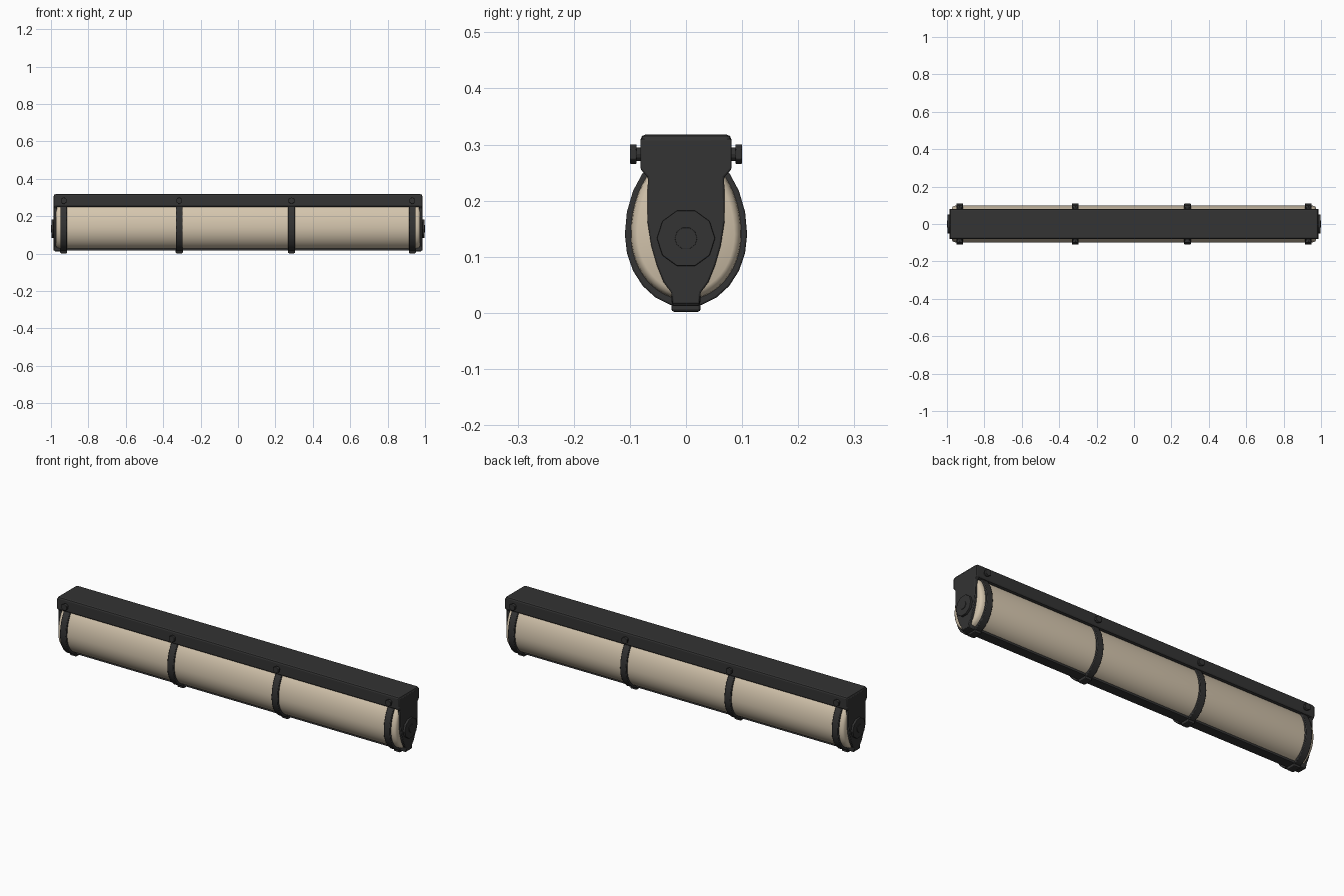
import bpy, bmesh, math
from mathutils import Matrix

if "Cube" in bpy.data.objects:
    bpy.data.objects.remove(bpy.data.objects["Cube"])


def material(name, c):
    m = bpy.data.materials.new(name)
    m.diffuse_color = (*c, 1)
    m.use_nodes = True
    m.node_tree.nodes["Principled BSDF"].inputs["Base Color"].default_value = m.diffuse_color
    return m


DARK = material("charcoal metal", (0.033, 0.033, 0.033))
TAN = material("warm tan", (0.66, 0.56, 0.42))


def finish(name, bm, mat, smooth=None, bevel=0):
    bmesh.ops.recalc_face_normals(bm, faces=bm.faces)
    me = bpy.data.meshes.new(name)
    bm.to_mesh(me)
    bm.free()
    me.materials.append(mat)
    ob = bpy.data.objects.new(name, me)
    bpy.context.collection.objects.link(ob)
    if bevel:
        b = ob.modifiers.new("bevel", 'BEVEL')
        b.width, b.segments, b.limit_method = bevel, 2, 'ANGLE'
    if smooth:
        bpy.ops.object.select_all(action='DESELECT')
        ob.select_set(True)
        bpy.context.view_layer.objects.active = ob
        bpy.ops.object.shade_smooth_by_angle(angle=math.radians(smooth))
    return ob


def box(name, x0, x1, y0, y1, z0, z1, bevel=0):
    bm = bmesh.new()
    bmesh.ops.create_cube(bm, size=1, matrix=Matrix.Translation(
        ((x0 + x1) / 2, (y0 + y1) / 2, (z0 + z1) / 2)) @ Matrix.Diagonal((x1 - x0, y1 - y0, z1 - z0, 1)))
    return finish(name, bm, DARK, None, bevel)


def oval(ry, lower, upper, n):
    """Egg-shaped outline in the y-z plane, centred at z = 0.14."""
    pts = []
    for i in range(n):
        a = 2 * math.pi * i / n
        s = math.sin(a)
        pts.append((ry * math.cos(a), 0.14 + s * (upper if s > 0 else lower)))
    return pts


def loft(name, sections, mat, smooth=None, bevel=0):
    """Skin a list of (x, outline) sections and cap both ends."""
    bm = bmesh.new()
    rings = [[bm.verts.new((x, y, z)) for y, z in pts] for x, pts in sections]
    n = len(rings[0])
    for a, b in zip(rings, rings[1:]):
        for i in range(n):
            bm.faces.new((a[i], a[(i + 1) % n], b[(i + 1) % n], b[i]))
    bm.faces.new(rings[0])
    bm.faces.new(rings[-1])
    return finish(name, bm, mat, smooth, bevel)


def cylinder(name, r, depth, loc, axis, sides, bevel=0):
    bm = bmesh.new()
    rot = Matrix.Rotation(math.pi / 2, 4, axis)
    bmesh.ops.create_cone(bm, cap_ends=True, segments=sides, radius1=r, radius2=r,
                          depth=depth, matrix=Matrix.Translation(loc) @ rot)
    return finish(name, bm, DARK, None, bevel)


# Tan lamp tube with rounded ends
half = [(0.945, 1.0), (0.96, 0.98), (0.969, 0.94), (0.974, 0.87)]
stations = [(-x, k) for x, k in reversed(half)] + half
loft("tube", [(x, oval(0.099 * k, 0.117 * k, 0.147 * k, 48)) for x, k in stations], TAN, 40)

# Top housing and bottom rail
box("top_housing", -0.985, 0.985, -0.081, 0.081, 0.25, 0.318, 0.009)
box("bottom_rail", -0.975, 0.975, -0.026, 0.026, 0.016, 0.034, 0.004)

# Straps with bottom clips and side bolts
for i, x in enumerate((-0.932, -0.314, 0.286, 0.932)):
    w = 0.018
    loft(f"strap_{i}", [(x - w, oval(0.109, 0.13, 0.155, 24)),
                        (x + w, oval(0.109, 0.13, 0.155, 24))], DARK, 30, 0.003)
    box(f"strap_clip_{i}", x - 0.019, x + 0.019, -0.026, 0.026, 0.002, 0.03, 0.005)
    for s in (-1, 1):
        cylinder(f"bolt_shaft_{i}", 0.012, 0.02, (x, s * 0.085, 0.283), 'X', 12)
        cylinder(f"bolt_head_{i}", 0.018, 0.012, (x, s * 0.094, 0.283), 'X', 6, 0.002)

# End plates: wide at the housing, tapering to a foot on the rail
side = [(0.081, 0.31), (0.081, 0.256), (0.068, 0.242), (0.069, 0.165), (0.062, 0.12),
        (0.052, 0.085), (0.04, 0.055), (0.026, 0.036), (0.024, 0.016)]
plate = side + [(-y, z) for y, z in reversed(side)]
for s in (-1, 1):
    loft("end_plate", [(s * 0.968, plate), (s * 0.986, plate)], DARK, 30, 0.003)
    cylinder("end_hub", 0.052, 0.02, (s * 0.987, 0, 0.133), 'Y', 10, 0.002)
    cylinder("hub_cap", 0.02, 0.01, (s * 0.995, 0, 0.133), 'Y', 10, 0.001)
    box("end_foot", min(s * 0.94, s * 0.982), max(s * 0.94, s * 0.982),
        -0.025, 0.025, 0.012, 0.036, 0.005)
